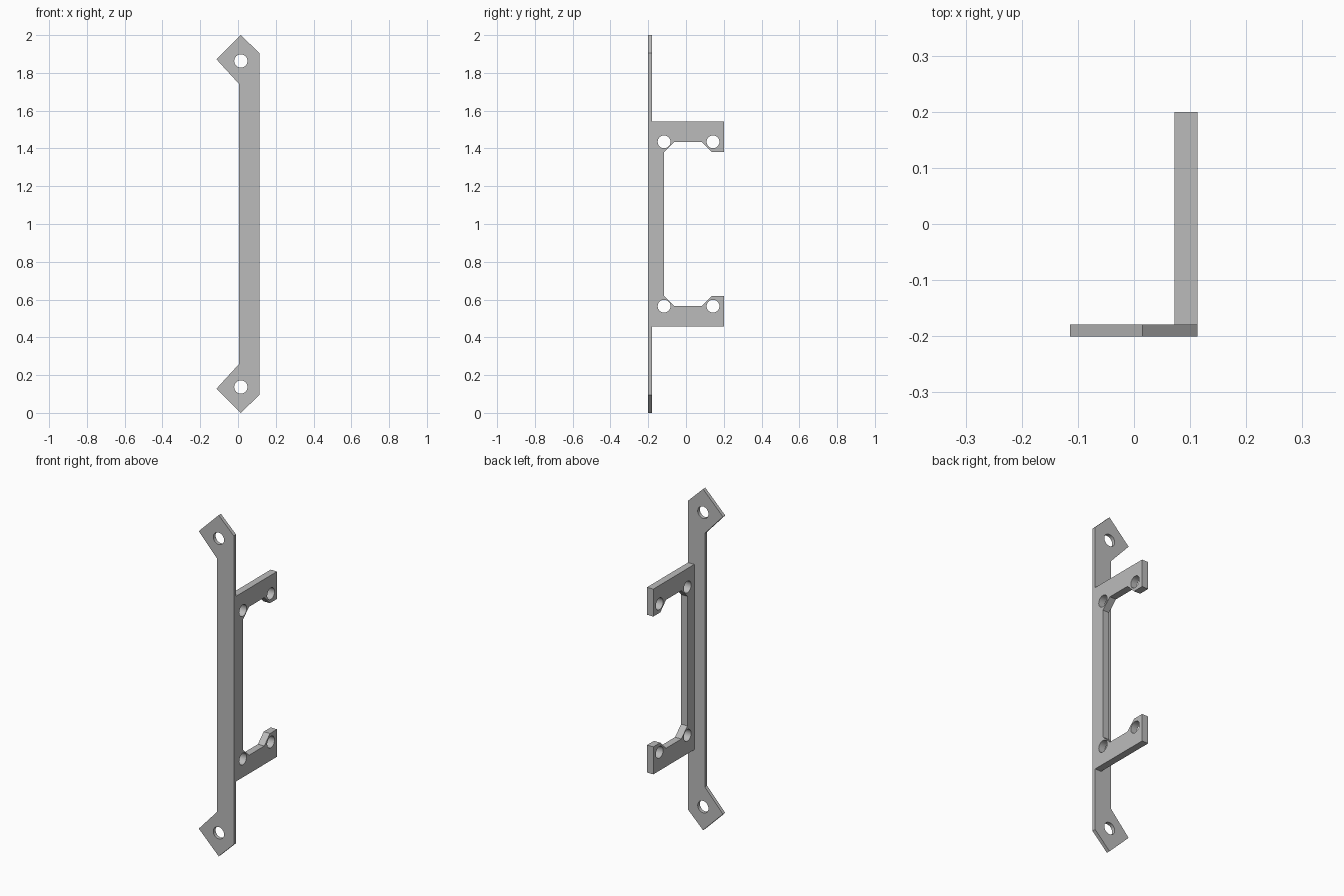
import bpy, math
from mathutils import Matrix

if "Cube" in bpy.data.objects:
    bpy.data.objects.remove(bpy.data.objects["Cube"], do_unlink=True)

grey = bpy.data.materials.new("plain grey")
grey.use_nodes = True
colour = (0.5, 0.5, 0.5, 1)
grey.diffuse_color = colour
grey.node_tree.nodes["Principled BSDF"].inputs["Base Color"].default_value = colour

MID = 1.0  # height of the mirror plane


def mirrored(points):
    """Close an upper half outline with its reflection below mid height."""
    return points + [(u, 2 * MID - z) for u, z in reversed(points)]


def circle(u, z, r, n=32):
    return [(u + r * math.cos(math.tau * i / n), z + r * math.sin(math.tau * i / n))
            for i in range(n)]


def sheet(name, outline, holes, thickness, matrix):
    """Flat plate cut from an outline with round holes, placed by a matrix."""
    curve = bpy.data.curves.new(name, "CURVE")
    curve.dimensions = "2D"
    curve.fill_mode = "BOTH"
    curve.extrude = thickness / 2
    for loop in [outline] + holes:
        spline = curve.splines.new("POLY")
        spline.points.add(len(loop) - 1)
        for point, (u, z) in zip(spline.points, loop):
            point.co = (u, z, 0, 1)
        spline.use_cyclic_u = True
    obj = bpy.data.objects.new(name, curve)
    bpy.context.collection.objects.link(obj)
    bpy.ops.object.select_all(action="DESELECT")
    obj.select_set(True)
    bpy.context.view_layer.objects.active = obj
    bpy.ops.object.convert(target="MESH")
    obj = bpy.context.object
    obj.data.transform(matrix)
    obj.data.materials.clear()
    obj.data.materials.append(grey)
    bpy.ops.object.mode_set(mode="EDIT")
    bpy.ops.mesh.select_all(action="SELECT")
    bpy.ops.mesh.remove_doubles(threshold=0.0001)
    bpy.ops.mesh.normals_make_consistent(inside=False)
    bpy.ops.object.mode_set(mode="OBJECT")
    bpy.ops.object.shade_smooth_by_angle(angle=math.radians(30))
    return obj


# Front mounting strip with angled ears, in the x-z plane
strip = mirrored([(0.004, 1.743), (-0.114, 1.872), (0.015, 2.0), (0.113, 1.905)])
strip_holes = [circle(0.015, z, 0.035) for z in (1.863, 0.137)]
to_front = Matrix.Translation((0, -0.19, 0)) @ Matrix.Rotation(math.pi / 2, 4, "X")
sheet("mounting_strip", strip, strip_holes, 0.021, to_front)

# C-shaped bracket behind the strip, in the y-z plane
bracket = mirrored([(-0.18, 1.543), (0.2, 1.543), (0.2, 1.382), (0.135, 1.382),
                    (0.082, 1.435), (-0.06, 1.435), (-0.116, 1.38)])
bracket_holes = [circle(y, z, 0.034) for y in (-0.116, 0.143) for z in (1.435, 0.565)]
to_side = (Matrix.Translation((0.0925, 0, 0)) @ Matrix.Rotation(math.pi / 2, 4, "Z")
           @ Matrix.Rotation(math.pi / 2, 4, "X"))
sheet("side_bracket", bracket, bracket_holes, 0.041, to_side)
